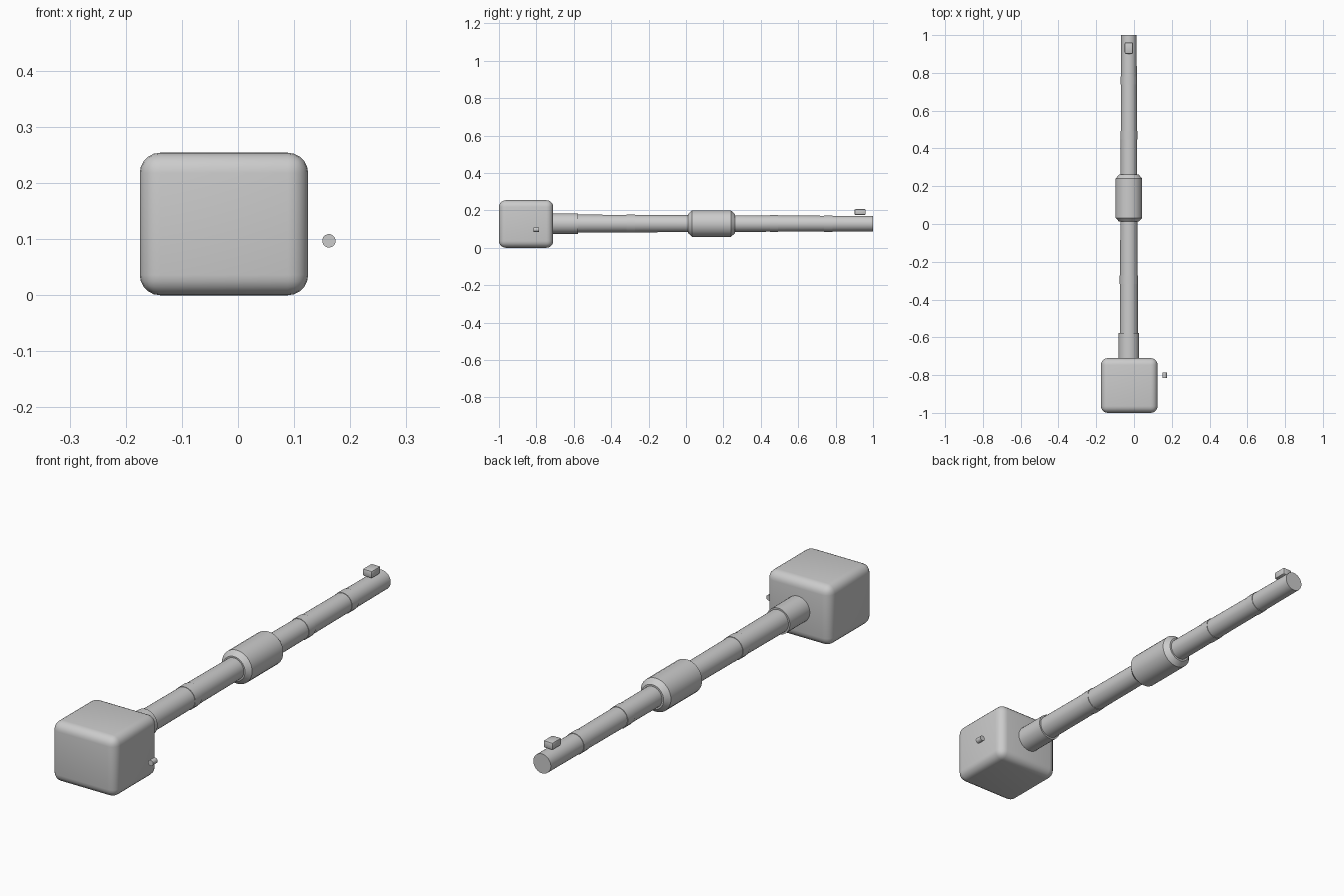
import bpy, math

if "Cube" in bpy.data.objects:
    bpy.data.objects.remove(bpy.data.objects["Cube"])

AX, AZ = -0.027, 0.129  # handle axis

grey = bpy.data.materials.new("mid_grey")
grey.diffuse_color = (0.6, 0.6, 0.6, 1)
grey.use_nodes = True
grey.node_tree.nodes["Principled BSDF"].inputs["Base Color"].default_value = grey.diffuse_color


def finish(ob, name, angle=35):
    ob.name = name
    ob.data.materials.append(grey)
    bpy.context.view_layer.objects.active = ob
    bpy.ops.object.shade_smooth_by_angle(angle=math.radians(angle))


def lathe(name, profile, sides=32, x=AX, z=AZ):
    """Turned solid along y from (y, radius) pairs, capped at both ends."""
    verts, faces = [], []
    for y, r in profile:
        for i in range(sides):
            a = 2 * math.pi * (i + 0.5) / sides
            verts.append((x + r * math.cos(a), y, z + r * math.sin(a)))
    for k in range(len(profile) - 1):
        for i in range(sides):
            j = (i + 1) % sides
            a, b = k * sides, (k + 1) * sides
            faces.append((a + i, b + i, b + j, a + j))
    faces.append(tuple(range(sides)))
    faces.append(tuple(reversed(range(len(verts) - sides, len(verts)))))
    me = bpy.data.meshes.new(name)
    me.from_pydata(verts, [], faces)
    ob = bpy.data.objects.new(name, me)
    bpy.context.collection.objects.link(ob)
    bpy.ops.object.select_all(action='DESELECT')
    ob.select_set(True)
    finish(ob, name)


def rounded_box(name, centre, size, radius, segments):
    bpy.ops.mesh.primitive_cube_add(size=1, location=centre)
    ob = bpy.context.object
    ob.scale = size
    bpy.ops.object.transform_apply(location=False, rotation=False, scale=True)
    bev = ob.modifiers.new("bevel", 'BEVEL')
    bev.width, bev.segments = radius, segments
    bpy.ops.object.modifier_apply(modifier="bevel")
    finish(ob, name, 40)


# Head block
rounded_box("head_block", (-0.025, -0.855, 0.127), (0.3, 0.29, 0.254), 0.036, 5)

# Collar and tapered shaft
lathe("head_collar", [(-0.73, 0.055), (-0.577, 0.055)])
lathe("shaft", [(-0.73, 0.049), (1.0, 0.041)])

# Thin bands, nearly flush with the shaft
for i, (y, r) in enumerate([(-0.295, 0.0495), (0.47, 0.046), (0.76, 0.0445)]):
    lathe(f"shaft_band_{i + 1}", [(y - 0.022, r), (y + 0.022, r)], 16)

# Chamfered middle sleeve
lathe("middle_sleeve", [(0.012, 0.052), (0.032, 0.071),
                        (0.24, 0.071), (0.262, 0.052)], 24)

# Small block on top of the far end
rounded_box("end_button", (-0.027, 0.931, 0.191), (0.044, 0.06, 0.031), 0.006, 2)

# Small pin beside the head
lathe("side_pin", [(-0.815, 0.012), (-0.785, 0.012)], 16, 0.162, 0.097)
